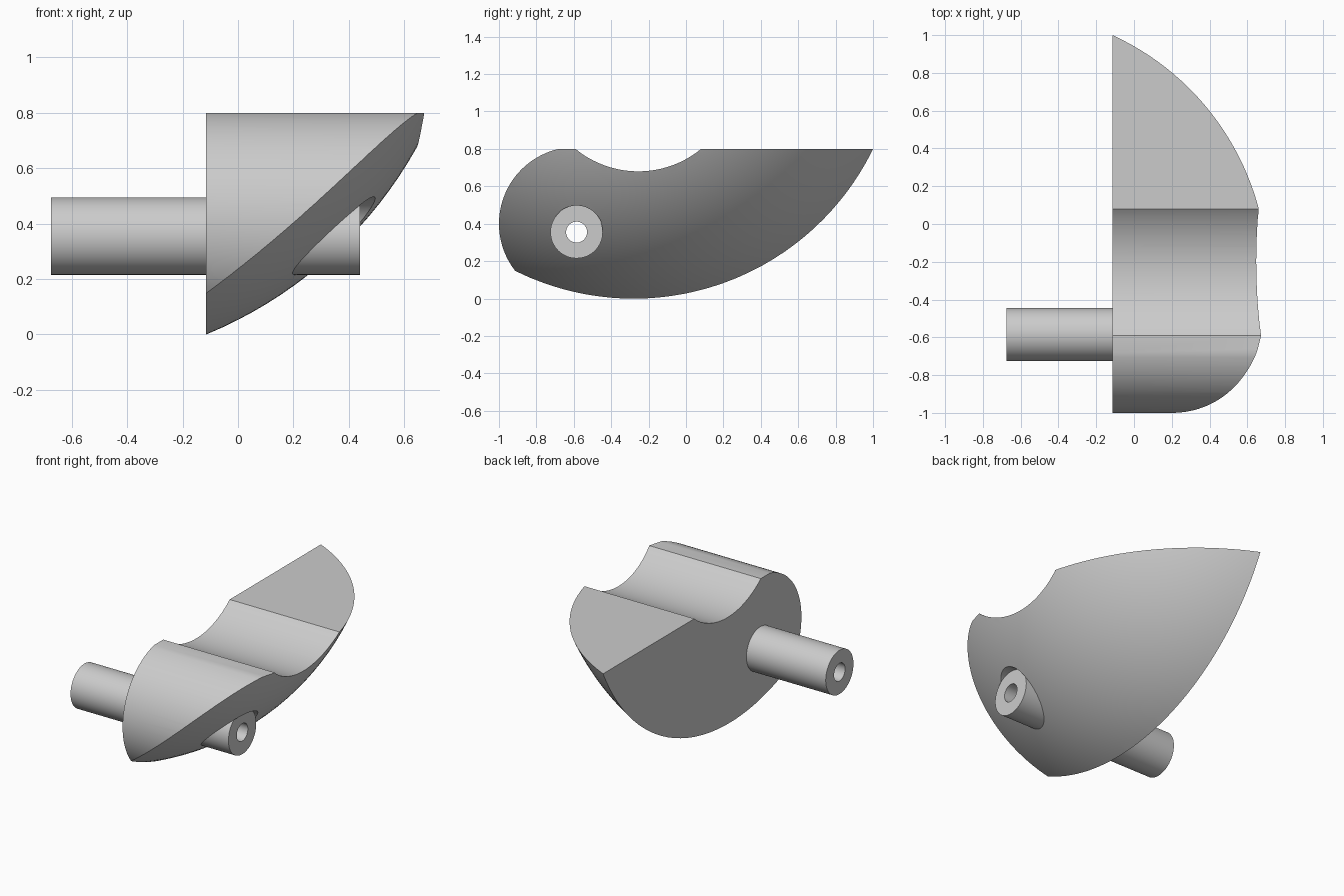
import bpy
import bmesh
from math import asin, cos, pi, radians, sin
from mathutils import Matrix

start = bpy.data.objects.get("Cube")
if start:
    bpy.data.objects.remove(start, do_unlink=True)

grey = bpy.data.materials.new("light_grey")
grey.use_nodes = True
colour = (0.6, 0.6, 0.6, 1)
grey.diffuse_color = colour
grey.node_tree.nodes["Principled BSDF"].inputs["Base Color"].default_value = colour

BACK, TOP = -0.115, 0.8
ROD_Y, ROD_Z = -0.585, 0.355


def finish(bm, name):
    bmesh.ops.recalc_face_normals(bm, faces=bm.faces)
    mesh = bpy.data.meshes.new(name)
    bm.to_mesh(mesh)
    bm.free()
    obj = bpy.data.objects.new(name, mesh)
    bpy.context.collection.objects.link(obj)
    mesh.materials.append(grey)
    return obj


def extrude_x(points, x0, x1, name):
    bm = bmesh.new()
    face = bm.faces.new([bm.verts.new((x0, y, z)) for y, z in points])
    out = bmesh.ops.extrude_face_region(bm, geom=[face], use_keep_orig=True)
    moved = [v for v in out["geom"] if isinstance(v, bmesh.types.BMVert)]
    bmesh.ops.translate(bm, verts=moved, vec=(x1 - x0, 0, 0))
    return finish(bm, name)


def arc(cy, cz, r, a0, a1, n):
    return [(cy + r * cos(a0 + (a1 - a0) * i / n),
             cz + r * sin(a0 + (a1 - a0) * i / n)) for i in range(n + 1)]


def rod_cylinder(r, x0, x1, name):
    return extrude_x(arc(ROD_Y, ROD_Z, r, 0, 2 * pi, 64)[:-1], x0, x1, name)


def boolean(obj, cutter, operation):
    cutter.hide_render = True
    mod = obj.modifiers.new("cut", "BOOLEAN")
    mod.operation = operation
    mod.solver = "EXACT"
    mod.object = cutter
    bpy.context.view_layer.objects.active = obj
    bpy.ops.object.modifier_apply(modifier=mod.name)
    bpy.data.objects.remove(cutter, do_unlink=True)


def smooth(obj):
    bpy.ops.object.select_all(action="DESELECT")
    obj.select_set(True)
    bpy.context.view_layer.objects.active = obj
    bpy.ops.object.shade_smooth_by_angle(angle=radians(30))


# Body profile: rounded nose, scooped saddle, flat top
nose_r, nose_z = 0.41, 0.4
scoop_r, scoop_y, scoop_z = 0.53, -0.255, 1.21
nose_end = pi - asin((TOP - nose_z) / nose_r)
half = asin((0.08 - scoop_y) / scoop_r)
profile = arc(-0.59, nose_z, nose_r, 1.5 * pi, nose_end, 48)
scoop = arc(scoop_y, scoop_z, scoop_r, 1.5 * pi - half, 1.5 * pi + half, 32)
scoop[0] = (scoop[0][0], TOP)
scoop[-1] = (scoop[-1][0], TOP)
profile += scoop + [(1.2, TOP), (1.2, -0.2), (-0.59, -0.2)]
body = extrude_x(profile, BACK, 1.0, "body")

# Domed outer side
bm = bmesh.new()
bmesh.ops.create_uvsphere(bm, u_segments=160, v_segments=80, radius=1.54,
                          matrix=Matrix.Translation((-0.7, -0.28, 1.424)))
boolean(body, finish(bm, "dome_cutter"), "INTERSECT")

# Recess in front of the rod end, and clearance for the bore
boolean(body, rod_cylinder(0.142, 0.439, 1.0, "recess_cutter"), "DIFFERENCE")
boolean(body, rod_cylinder(0.1, -0.5, 1.0, "clearance_cutter"), "DIFFERENCE")
smooth(body)

# Hollow rod through the body
rod = rod_cylinder(0.14, -0.675, 0.44, "hollow_rod")
boolean(rod, rod_cylinder(0.056, -1.0, 1.0, "bore_cutter"), "DIFFERENCE")
smooth(rod)
